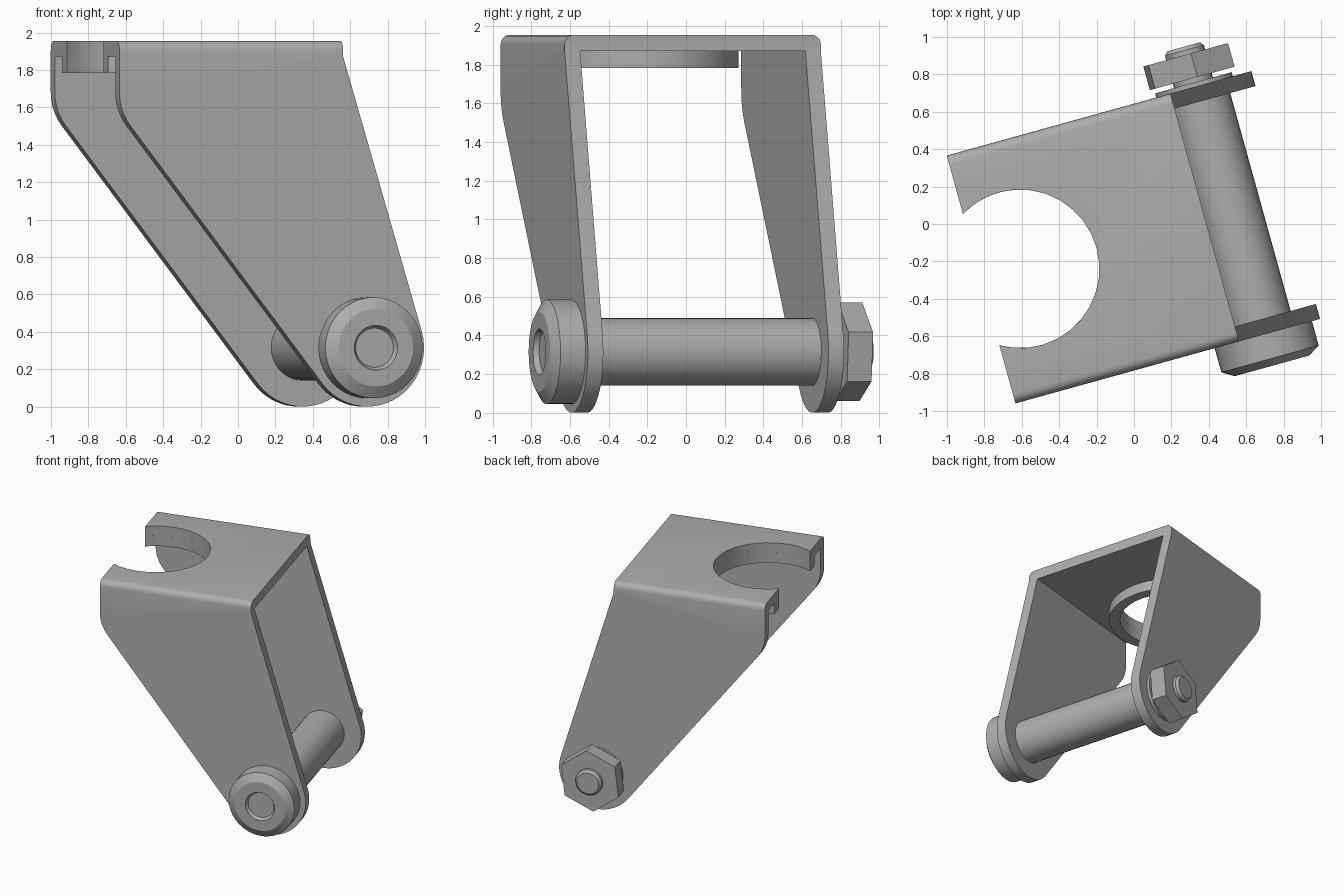
import bpy, bmesh, math
from mathutils import Vector, Matrix

if "Cube" in bpy.data.objects:
    bpy.data.objects.remove(bpy.data.objects["Cube"], do_unlink=True)

TURN = math.radians(15.5)            # whole assembly is turned about z
BACK, FRONT = 0.62, -0.755           # outer faces of the two arms
WALL, TOP = 0.083, 1.955
REAR_U, NOSE_U = -0.867, 0.374       # ends of the top plate
PIN_U, PIN_Z, EAR_R = 0.508, 0.315, 0.315
HOLE_U, HOLE_V, HOLE_R, RING_R = -0.651, -0.068, 0.424, 0.51

grey = bpy.data.materials.new("plain_grey")
grey.use_nodes = True
colour = (0.42, 0.42, 0.42, 1)
grey.diffuse_color = colour
grey.node_tree.nodes["Principled BSDF"].inputs["Base Color"].default_value = colour


def finish(bm, name):
    bmesh.ops.remove_doubles(bm, verts=bm.verts, dist=1e-5)
    bmesh.ops.recalc_face_normals(bm, faces=bm.faces)
    mesh = bpy.data.meshes.new(name)
    bm.to_mesh(mesh)
    bm.free()
    mesh.materials.append(grey)
    obj = bpy.data.objects.new(name, mesh)
    bpy.context.collection.objects.link(obj)
    obj.rotation_euler.z = TURN
    return obj


def prism(points, offset):
    bm = bmesh.new()
    face = bm.faces.new([bm.verts.new(p) for p in points])
    made = bmesh.ops.extrude_face_region(bm, geom=[face])["geom"]
    moved = [g for g in made if isinstance(g, bmesh.types.BMVert)]
    bmesh.ops.translate(bm, verts=moved, vec=offset)
    return bm


def lathe(name, profile, steps=32, phase=0.0):
    """Spin (radius, position) pairs about the pin axis."""
    bm = bmesh.new()
    centre = Vector((PIN_U, 0, PIN_Z))
    verts = [bm.verts.new(centre + Vector((r * math.cos(phase), v, r * math.sin(phase))))
             for r, v in profile]
    edges = [bm.edges.new(pair) for pair in zip(verts, verts[1:])]
    bmesh.ops.spin(bm, geom=verts + edges, cent=centre, axis=(0, 1, 0),
                   angle=math.tau, steps=steps, use_duplicate=False)
    return finish(bm, name)


def arc(cu, cv, radius, start, end, steps):
    return [(cu + radius * math.cos(start + (end - start) * i / steps),
             cv + radius * math.sin(start + (end - start) * i / steps))
            for i in range(steps + 1)]


def subtract(obj, cutter):
    cutter.hide_render = True
    mod = obj.modifiers.new("cut", "BOOLEAN")
    mod.operation, mod.solver, mod.object = "DIFFERENCE", "EXACT", cutter
    bpy.context.view_layer.objects.active = obj
    bpy.ops.object.modifier_apply(modifier=mod.name)
    bpy.data.objects.remove(cutter, do_unlink=True)


def tangent_angle(point, side):
    """Angle on the ear circle where a line from the point touches it."""
    d = Vector(point) - Vector((PIN_U, PIN_Z))
    return math.atan2(d.y, d.x) + side * math.acos(EAR_R / d.length)


# Bracket: side outline pushed across the full width
heel = Vector((REAR_U, 1.58))
shoulder = Vector((NOSE_U, 1.872))
low, high = tangent_angle(heel, 1), tangent_angle(shoulder, -1)
ear = arc(PIN_U, PIN_Z, EAR_R, low, high + math.tau if high < low else high, 20)
slope = (Vector(ear[0]) - heel).normalized()
a, b = heel + Vector((0, 0.1)), heel + slope * 0.1
bend = [a.lerp(heel, t / 5).lerp(heel.lerp(b, t / 5), t / 5) for t in range(6)]
outline = [(REAR_U, TOP), *bend, *ear, shoulder, (NOSE_U, TOP)]
bm = prism([(u, FRONT, z) for u, z in outline], (0, BACK - FRONT, 0))
folds = [e for e in bm.edges
         if all(v.co.z > TOP - 0.001 for v in e.verts)
         and abs(e.verts[0].co.y - e.verts[1].co.y) < 0.001]
bmesh.ops.bevel(bm, geom=folds, offset=0.05, segments=5, profile=0.5, affect="EDGES")
bracket = finish(bm, "bracket")

# Hollow between the arms
bm = bmesh.new()
size = (4, BACK - FRONT - 2 * WALL, 4)
place = Matrix.Translation((0, (BACK + FRONT) / 2, TOP - WALL - 2))
bmesh.ops.create_cube(bm, size=1, matrix=place @ Matrix.Diagonal((*size, 1)))
subtract(bracket, finish(bm, "hollow_cutter"))

# Round opening in the top plate
circle = arc(HOLE_U, HOLE_V, HOLE_R, 0, math.tau, 32)[:-1]
subtract(bracket, finish(prism([(u, v, 1.7) for u, v in circle], (0, 0, 1)), "hole_cutter"))

# Collar under the opening, ending flush with the open edge
reach_in = math.acos((REAR_U - HOLE_U) / HOLE_R)
reach_out = math.acos((REAR_U - HOLE_U) / RING_R)
ring = (arc(HOLE_U, HOLE_V, HOLE_R, -reach_in, reach_in, 22)
        + arc(HOLE_U, HOLE_V, RING_R, reach_out, -reach_out, 22))
collar = finish(prism([(u, v, 1.784) for u, v in ring], (0, 0, TOP - WALL - 1.784)), "collar")

# Pin, head, washer and nut
shaft = lathe("pin_shaft", [(0, FRONT + 0.02), (0.175, FRONT + 0.02),
                            (0.175, BACK - 0.02), (0, BACK - 0.02)])
head = lathe("pin_head", [(0, FRONT), (0.27, FRONT), (0.27, -0.889), (0.207, -0.928),
                          (0.12, -0.928), (0.105, -0.9), (0, -0.9)], 40)
stud = lathe("pin_end", [(0, BACK - 0.04), (0.108, BACK - 0.04), (0.108, 0.822),
                         (0.09, 0.842), (0, 0.842)])
washer = lathe("washer", [(0, BACK), (0.212, BACK), (0.212, 0.643), (0, 0.643)])
nut = lathe("hex_nut", [(0, 0.667), (0.2565, 0.667), (0.2565, 0.798), (0, 0.798)],
            6, math.radians(23.6))

# Smooth the round parts, keep edges crisp
bpy.ops.object.select_all(action="DESELECT")
for obj in (bracket, collar, shaft, head, stud, washer):
    obj.select_set(True)
bpy.context.view_layer.objects.active = bracket
bpy.ops.object.shade_smooth_by_angle(angle=math.radians(25))
